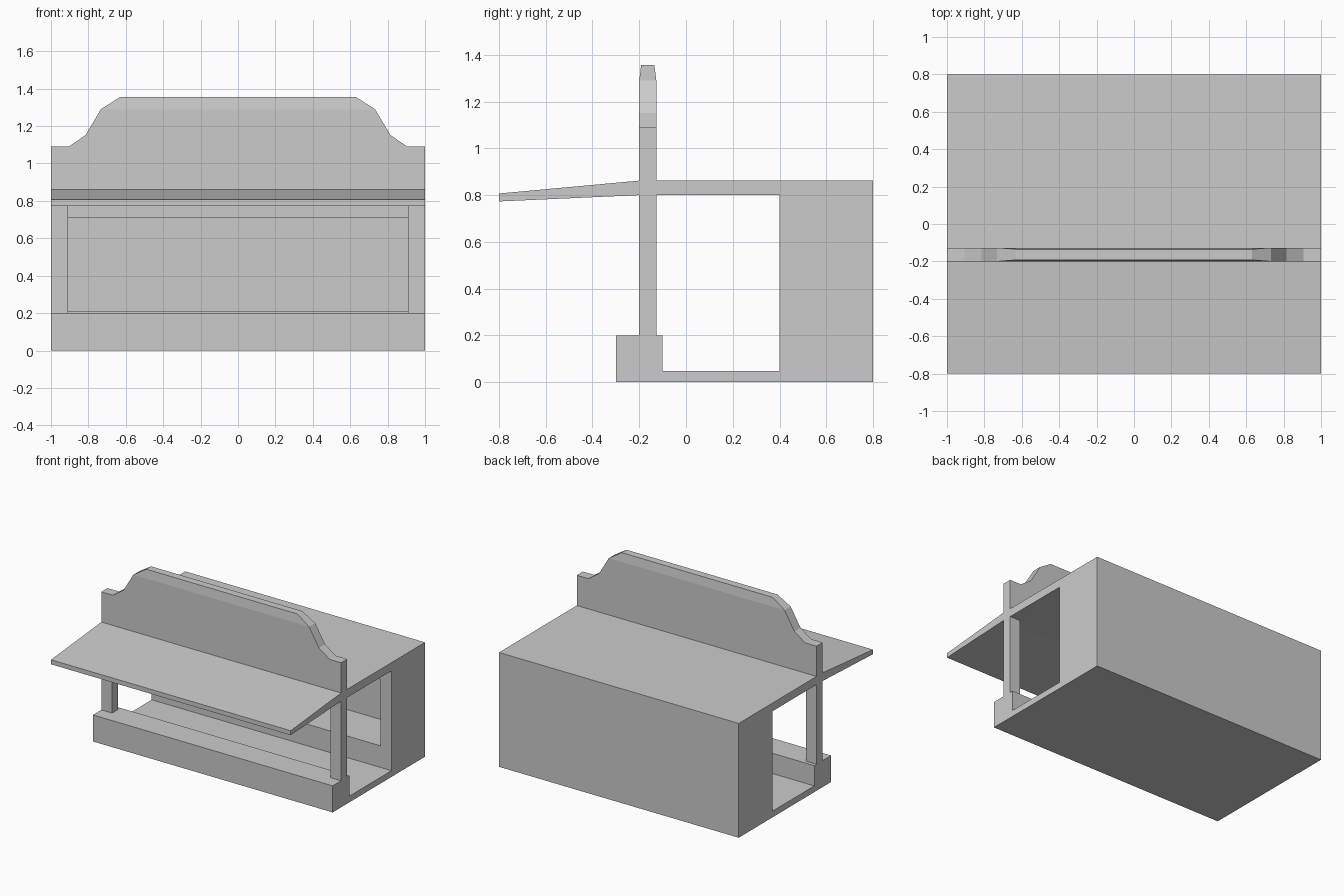
import bpy, bmesh
from mathutils import Vector

if "Cube" in bpy.data.objects:
    bpy.data.objects.remove(bpy.data.objects["Cube"])


def prism(points, axis, lo, hi):
    """Extrude a closed 2D profile along x (points y,z) or y (points x,z)."""
    bm = bmesh.new()
    place = (lambda p, t: (t, p[0], p[1])) if axis == 'x' else (lambda p, t: (p[0], t, p[1]))
    face = bm.faces.new([bm.verts.new(place(p, lo)) for p in points])
    ext = bmesh.ops.extrude_face_region(bm, geom=[face])
    move = (hi - lo, 0, 0) if axis == 'x' else (0, hi - lo, 0)
    bmesh.ops.translate(bm, vec=move,
                        verts=[g for g in ext['geom'] if isinstance(g, bmesh.types.BMVert)])
    bmesh.ops.recalc_face_normals(bm, faces=bm.faces)
    return bm


def finish(name, bm):
    mesh = bpy.data.meshes.new(name)
    bmesh.ops.recalc_face_normals(bm, faces=bm.faces)
    bm.to_mesh(mesh)
    bm.free()
    obj = bpy.data.objects.new(name, mesh)
    bpy.context.collection.objects.link(obj)
    return obj


FRONT, BACK = -0.2, -0.127     # wall plane of the sign and posts
FLOOR, CEIL, ROOF = 0.047, 0.8, 0.862

# Stall body: plinth, floor, back block, roof and sloping awning in one profile
profile = [(-0.3, 0), (0.8, 0), (0.8, ROOF), (FRONT, ROOF), (-0.8, 0.807),
           (-0.8, 0.773), (FRONT, CEIL), (0.4, CEIL), (0.4, FLOOR),
           (-0.1, FLOOR), (-0.1, 0.2), (-0.3, 0.2)]
body = prism(profile, 'x', -1, 1)

# Alcove sunk into the front of the back block
wall = next(f for f in body.faces
            if all(abs(v.co.y - 0.4) < 1e-4 for v in f.verts))
bmesh.ops.inset_individual(body, faces=[wall], thickness=0.05)
for v in wall.verts:
    v.co.x = 0.91 if v.co.x > 0 else -0.91
    v.co.z = 0.71 if v.co.z > 0.45 else 0.21
pit = bmesh.ops.extrude_discrete_faces(body, faces=[wall])['faces'][0]
bmesh.ops.translate(body, vec=(0, 0.35, 0), verts=pit.verts)
finish("stall_body", body)

# Corner posts
for name, x in (("left_post", -1), ("right_post", 0.91)):
    post = [(FRONT, 0.2), (BACK, 0.2), (BACK, CEIL), (FRONT, CEIL)]
    finish(name, prism(post, 'x', x, x + 0.09))

# Shaped sign board, thinner along its top edge
half = [(1, ROOF), (1, 1.09), (0.905, 1.09), (0.815, 1.152), (0.733, 1.29), (0.63, 1.356)]
outline = half + [(-x, z) for x, z in reversed(half)]
sign = prism(outline, 'y', FRONT, BACK)
bmesh.ops.bisect_plane(sign, geom=sign.verts[:] + sign.edges[:] + sign.faces[:],
                       dist=1e-4, plane_co=Vector((0, 0, 1.29)), plane_no=Vector((0, 0, 1)))
mid = (FRONT + BACK) / 2
for v in sign.verts:
    if v.co.z > 1.3:
        v.co.y = mid + (v.co.y - mid) * 0.78
finish("sign_board", sign)
